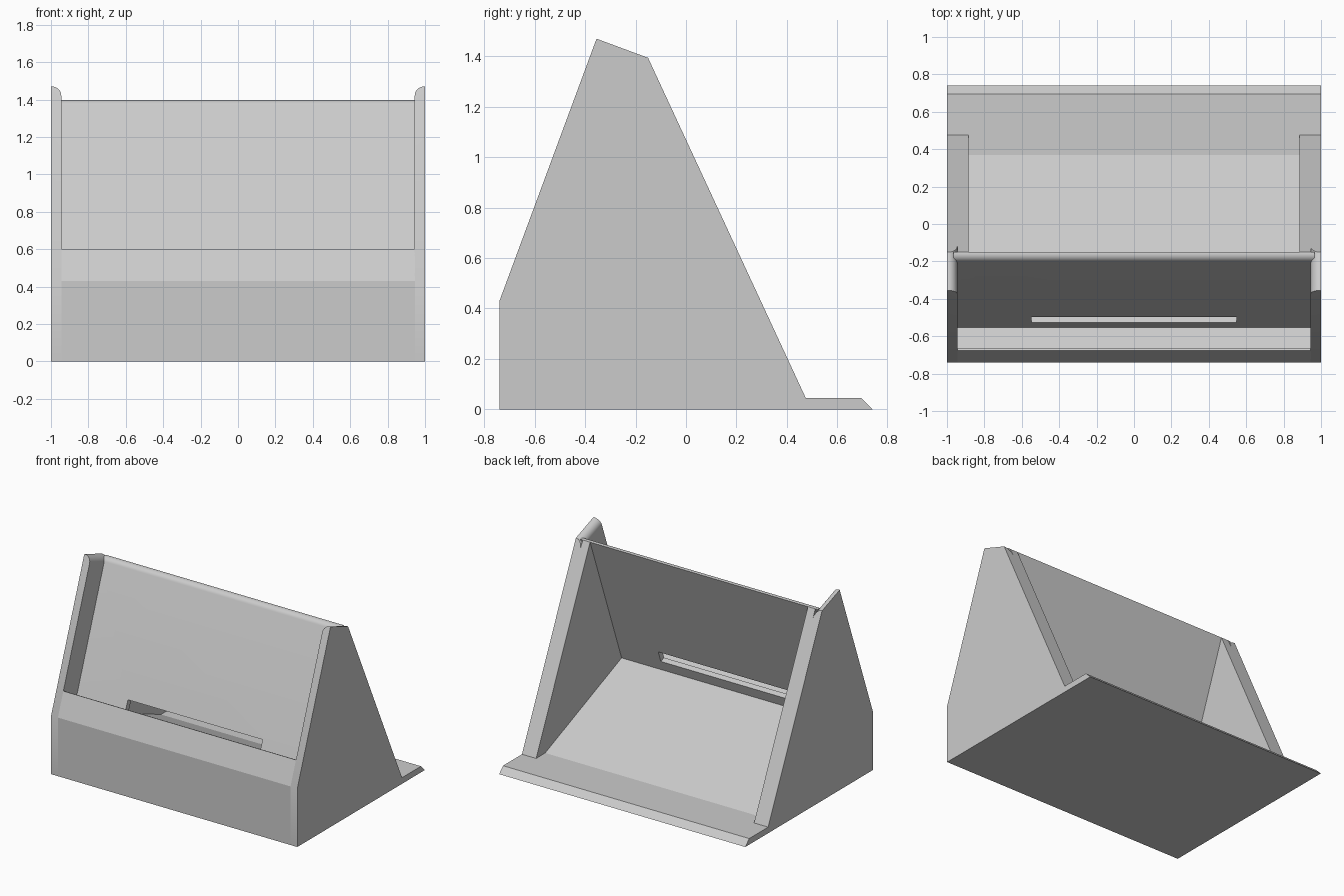
import bpy, bmesh, math
from mathutils import Vector

if "Cube" in bpy.data.objects:
    bpy.data.objects.remove(bpy.data.objects["Cube"])

# Single matte grey
grey = bpy.data.materials.new("matte_grey")
grey.use_nodes = True
colour = (0.6, 0.6, 0.6, 1)
grey.diffuse_color = colour
grey.node_tree.nodes["Principled BSDF"].inputs["Base Color"].default_value = colour

# Leaning front frame: depth runs into the stand, height runs up the slope
FOOT, PEAK = Vector((-0.74, 0.43)), Vector((-0.355, 1.47))
UP = (PEAK - FOOT).normalized()
INWARD = Vector((UP.y, -UP.x))
TOP = (PEAK - FOOT).length
FACE, BACK = 0.178, 0.218


def lean(depth, height):
    return tuple(FOOT + INWARD * depth + UP * height)


def extrude(name, profile, x0, x1, round_edge=None):
    """Extrude a (y, z) profile along x; optionally round one edge on the x0 side."""
    bm = bmesh.new()
    ends = [[bm.verts.new((x, y, z)) for y, z in profile] for x in (x0, x1)]
    bm.faces.new(ends[0])
    bm.faces.new(ends[1])
    n = len(profile)
    for i in range(n):
        j = (i + 1) % n
        bm.faces.new((ends[0][i], ends[0][j], ends[1][j], ends[1][i]))
    if round_edge:
        edge = bm.edges.get([ends[0][i] for i in round_edge])
        bmesh.ops.bevel(bm, geom=[edge], offset=0.05, segments=8,
                        profile=0.5, affect='EDGES')
    bmesh.ops.recalc_face_normals(bm, faces=bm.faces)
    mesh = bpy.data.meshes.new(name)
    bm.to_mesh(mesh)
    bm.free()
    mesh.materials.append(grey)
    obj = bpy.data.objects.new(name, mesh)
    bpy.context.collection.objects.link(obj)
    return obj


def select(obj):
    bpy.ops.object.select_all(action='DESELECT')
    obj.select_set(True)
    bpy.context.view_layer.objects.active = obj


def smooth(obj):
    select(obj)
    bpy.ops.object.shade_smooth_by_angle(angle=math.radians(30))


# Base block with sloping floor and bevelled rear lip
rear = [(0.695, 0.045), (0.74, 0)]
extrude("base", [(-0.74, 0), tuple(FOOT), lean(0, 0.06), (0.37, 0.045)] + rear, -0.945, 0.945)

# Thin retaining lip along the front of the ledge
extrude("front_lip", [lean(0, 0.05), lean(0, 0.182), lean(0.012, 0.182), lean(0.012, 0.05)],
        -0.945, 0.945)

# Side walls with rounded inner top edge, and thicker rear supports
wall = [(-0.74, 0), tuple(FOOT), tuple(PEAK), lean(BACK, TOP), (0.475, 0.045)] + rear
support = [lean(BACK, TOP), (0.475, 0.045), (0.475, 0.02), (-0.5, 0.02), lean(BACK, 0)]
for side, s in (("left", 1), ("right", -1)):
    smooth(extrude(side + "_wall", wall, s * 0.945, s, round_edge=(2, 3)))
    extrude(side + "_rear_support", support, s * 0.885, s * 0.945)

# Leaning back panel with a rounded top edge
radius = BACK - FACE
arc = [lean(BACK - radius * math.cos(a), TOP - radius + radius * math.sin(a))
       for a in (math.pi / 2 * i / 8 for i in range(9))]
panel = extrude("back_panel", [lean(BACK, 0), lean(FACE, 0)] + arc, -0.965, 0.965)

# Cable slot cut through the panel
cutter = extrude("slot_cutter", [lean(0.1, 0.133), lean(0.1, 0.22), lean(0.3, 0.22), lean(0.3, 0.133)],
                 -0.547, 0.547)
cutter.hide_render = True
cut = panel.modifiers.new("slot", 'BOOLEAN')
cut.operation = 'DIFFERENCE'
cut.solver = 'EXACT'
cut.object = cutter
select(panel)
bpy.ops.object.modifier_apply(modifier=cut.name)
bpy.data.objects.remove(cutter)
smooth(panel)
